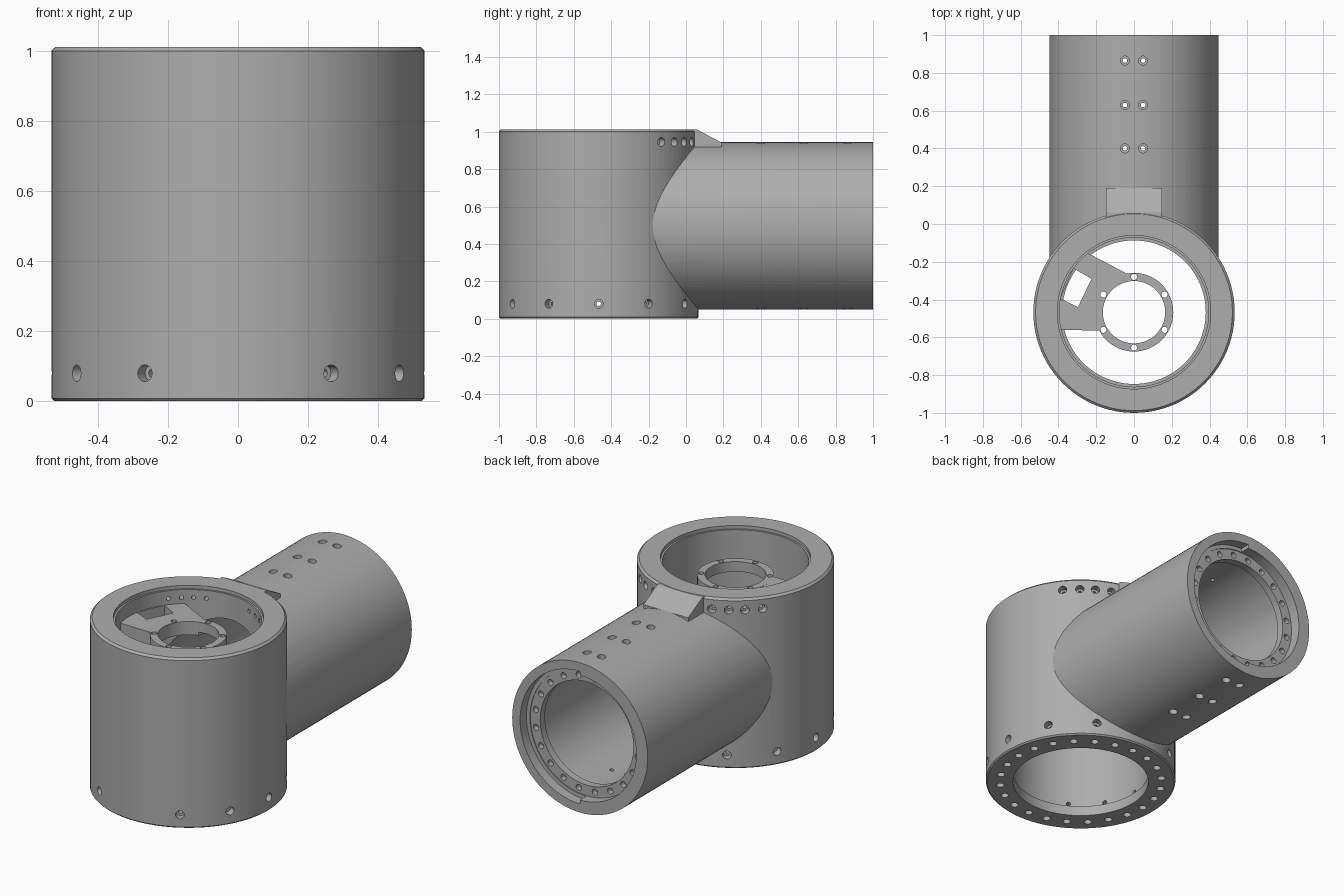
import bpy, bmesh
from math import sin, cos, pi, radians
from mathutils import Matrix, Vector

old = bpy.data.objects.get("Cube")
if old:
    bpy.data.objects.remove(old, do_unlink=True)

grey = bpy.data.materials.new("machined grey")
grey.use_nodes = True
colour = (0.42, 0.42, 0.42, 1)
grey.diffuse_color = colour
grey.node_tree.nodes["Principled BSDF"].inputs["Base Color"].default_value = colour

HUB_Y, HUB_R, HUB_H = -0.467, 0.533, 1.013
TUBE_Z, TUBE_R = 0.497, 0.447
HUB = Matrix.Translation((0, HUB_Y, 0))
TUBE = Matrix.Translation((0, 0, TUBE_Z)) @ Matrix.Rotation(-pi / 2, 4, 'X')


def finish(bm, name):
    bmesh.ops.recalc_face_normals(bm, faces=bm.faces)
    mesh = bpy.data.meshes.new(name)
    bm.to_mesh(mesh)
    bm.free()
    mesh.materials.append(grey)
    obj = bpy.data.objects.new(name, mesh)
    bpy.context.collection.objects.link(obj)
    return obj


def add_lathe(bm, profile, matrix, segs):
    """Solid of revolution about local z, capped at both ends."""
    rings = [[bm.verts.new(matrix @ Vector((r * cos(2 * pi * i / segs),
                                            r * sin(2 * pi * i / segs), z)))
              for i in range(segs)] for r, z in profile]
    for a, b in zip(rings, rings[1:]):
        for i in range(segs):
            j = (i + 1) % segs
            bm.faces.new((a[i], a[j], b[j], b[i]))
    bm.faces.new(rings[0][::-1])
    bm.faces.new(rings[-1])


def lathe(name, profile, matrix, segs=96):
    bm = bmesh.new()
    add_lathe(bm, profile, matrix, segs)
    return finish(bm, name)


def prism(name, points, low, high, matrix=Matrix()):
    """Outline in local xy, extruded along local z."""
    bm = bmesh.new()
    face = bm.faces.new([bm.verts.new((x, y, low)) for x, y in points])
    top = bmesh.ops.extrude_face_region(bm, geom=[face])["geom"]
    bmesh.ops.translate(bm, vec=(0, 0, high - low),
                        verts=[v for v in top if isinstance(v, bmesh.types.BMVert)])
    bm.transform(matrix)
    return finish(bm, name)


def combine(target, tool, operation):
    mod = target.modifiers.new(operation, 'BOOLEAN')
    mod.operation, mod.solver, mod.object = operation, 'EXACT', tool
    bpy.context.view_layer.objects.active = target
    bpy.ops.object.modifier_apply(modifier=mod.name)
    bpy.data.objects.remove(tool, do_unlink=True)


def smooth(obj):
    bpy.ops.object.select_all(action='DESELECT')
    obj.select_set(True)
    bpy.context.view_layer.objects.active = obj
    bpy.ops.object.shade_smooth_by_angle(angle=radians(25))


# Upright hub, sideways tube and the sloped lug joining them
body = lathe("joint_body", [(HUB_R - 0.008, 0), (HUB_R, 0.008),
                            (HUB_R, HUB_H - 0.012), (HUB_R - 0.012, HUB_H)], HUB)
combine(body, lathe("tube", [(TUBE_R, HUB_Y), (TUBE_R, 1)], TUBE), 'UNION')
side = Matrix(((0, 0, 1, 0), (1, 0, 0, 0), (0, 1, 0, 0), (0, 0, 0, 1)))
lug = [(-0.03, 0.86), (0.19, 0.86), (0.19, 0.942), (0.06, 1.011), (-0.03, 1.011)]
combine(body, prism("lug", lug, -0.148, 0.148, side), 'UNION')

# Stepped bores
combine(body, lathe("hub_bore", [(0.38, -0.1), (0.38, 0.06), (0.395, 0.06),
                                 (0.395, 0.993), (0.406, 0.993), (0.406, 1.1)], HUB), 'DIFFERENCE')
combine(body, lathe("tube_bore", [(0.35, HUB_Y), (0.35, 0.89), (0.308, 0.89),
                                  (0.308, 0.935), (0.372, 0.935), (0.372, 1.1)], TUBE), 'DIFFERENCE')
half = [(0.395 * cos(pi * i / 48), 0.395 * sin(pi * i / 48)) for i in range(-24, 25)]
combine(body, prism("half_recess", half, 0.94, 1.1, TUBE), 'DIFFERENCE')

# Screw holes
holes = bmesh.new()


def radial(angle, z):
    """Counterbored hole running inward through the hub wall."""
    turn = HUB @ Matrix.Translation((0, 0, z)) @ Matrix.Rotation(radians(angle), 4, 'Z')
    add_lathe(holes, [(0.012, 0.35), (0.012, 0.49), (0.024, 0.49), (0.024, 0.6)],
              turn @ Matrix.Rotation(pi / 2, 4, 'Y'), 16)


for angle in (-60, -30, 0, 30, 60):
    radial(angle, 0.08)
    radial(180 - angle, 0.08)
for angle in (39, 49.5, 59, 69):
    radial(angle, 0.945)
    radial(180 - angle, 0.945)

for i in range(24):  # hub underside
    a = 2 * pi * i / 24
    spot = HUB @ Matrix.Translation((0.455 * cos(a), 0.455 * sin(a), 0))
    add_lathe(holes, [(0.022, -0.05), (0.022, 0.045)], spot, 16)

for i in range(20):  # tube end flange
    a = 2 * pi * (i + 0.5) / 20
    spot = TUBE @ Matrix.Translation((0.34 * cos(a), 0.34 * sin(a), 0))
    add_lathe(holes, [(0.018, 0.9), (0.018, 0.96)], spot, 16)

for y in (0.4, 0.63, 0.865):  # paired holes above and below the tube
    for x in (-0.048, 0.048):
        for flip in (0, pi):
            spot = Matrix.Translation((x, y, TUBE_Z)) @ Matrix.Rotation(flip, 4, 'X')
            add_lathe(holes, [(0.012, 0.3), (0.012, 0.41), (0.024, 0.41), (0.024, 0.5)], spot, 16)
combine(body, finish(holes, "screw_holes"), 'DIFFERENCE')
smooth(body)

# Inner bracket: ring carried by a windowed arm from the hub wall
TOP = 0.91
bracket = lathe("inner_bracket", [(0.208, TOP - 0.06), (0.208, TOP)], HUB, 64)
arm = [(-0.29, -0.13), (-0.03, -0.267), (-0.13, -0.565), (-0.42, -0.56), (-0.45, -0.4), (-0.42, -0.26)]
combine(bracket, prism("arm", arm, TOP - 0.08, TOP - 0.0005), 'UNION')
window = [(-0.32, -0.235), (-0.225, -0.29), (-0.297, -0.44), (-0.39, -0.395)]
combine(bracket, prism("window", window, 0.7, 1), 'DIFFERENCE')
combine(bracket, lathe("ring_opening", [(0.165, 0.7), (0.165, 1)], HUB, 64), 'DIFFERENCE')
pins = bmesh.new()
for i in range(6):
    a = pi / 2 + i * pi / 3
    spot = HUB @ Matrix.Translation((0.187 * cos(a), 0.187 * sin(a), 0))
    add_lathe(pins, [(0.016, 0.7), (0.016, 1)], spot, 16)
combine(bracket, finish(pins, "ring_holes"), 'DIFFERENCE')
smooth(bracket)
